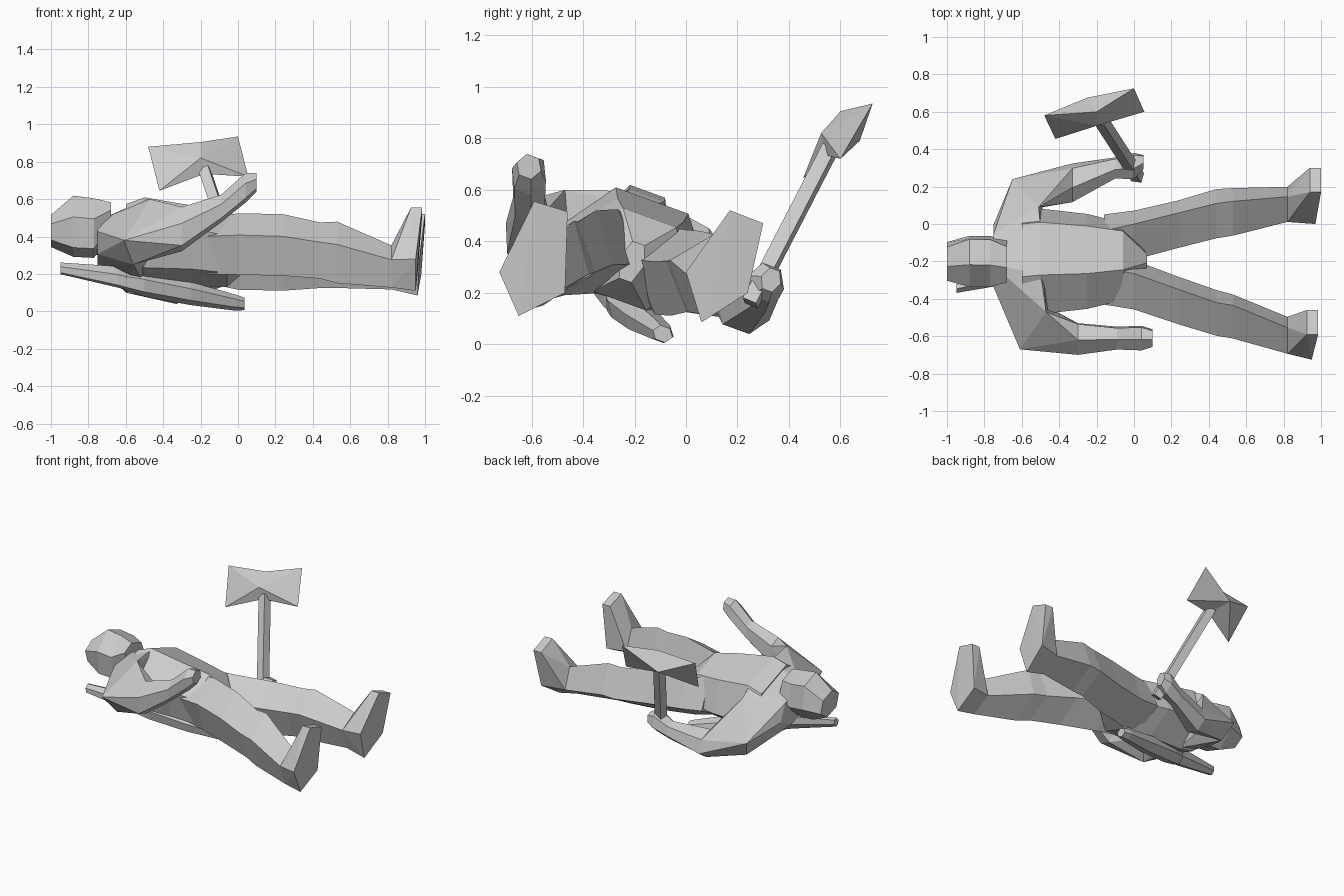
import bpy, bmesh, math
from mathutils import Vector

grey = bpy.data.materials.new("plain_grey")
grey.diffuse_color = (0.6, 0.6, 0.6, 1)


def finish(name, bm):
    bmesh.ops.recalc_face_normals(bm, faces=bm.faces)
    mesh = bpy.data.meshes.new(name)
    bm.to_mesh(mesh)
    bm.free()
    mesh.materials.append(grey)
    obj = bpy.data.objects.new(name, mesh)
    bpy.context.collection.objects.link(obj)
    return obj


def ring_points(ring, n=6, roll=-20):
    """Rolled cross-section: x, centre y, centre z, half width, half height."""
    x, cy, cz, ry, rz = ring
    r = math.radians(roll)
    if n == 6:
        rz *= 1.1
    pts = []
    for i in range(n):
        a = 2 * math.pi * i / n
        u, v = ry * math.cos(a), rz * math.sin(a)
        pts.append(Vector((x, cy + u * math.cos(r) - v * math.sin(r),
                           cz + u * math.sin(r) + v * math.cos(r))))
    return pts


def loft(name, rings, n=6, roll=-20):
    bm = bmesh.new()
    loops = [[bm.verts.new(p) for p in ring_points(r, n, roll)] for r in rings]
    for a, b in zip(loops, loops[1:]):
        for i in range(n):
            j = (i + 1) % n
            bm.faces.new((a[i], a[j], b[j], b[i]))
    bm.faces.new(loops[0])
    bm.faces.new(loops[-1])
    return finish(name, bm)


def hull(name, points):
    bm = bmesh.new()
    for p in points:
        bm.verts.new(p)
    res = bmesh.ops.convex_hull(bm, input=bm.verts)
    junk = {e for e in res["geom_interior"] if isinstance(e, bmesh.types.BMVert)}
    bmesh.ops.delete(bm, geom=list(junk), context='VERTS')
    return finish(name, bm)


def bar(name, start, end, radius):
    """Square bar between two points."""
    start, end = Vector(start), Vector(end)
    q = (end - start).to_track_quat('Z', 'Y')
    bm = bmesh.new()
    bmesh.ops.create_cone(bm, cap_ends=True, segments=4, radius1=radius,
                          radius2=radius, depth=(end - start).length)
    for v in bm.verts:
        v.co = q @ v.co + (start + end) / 2
    return finish(name, bm)


# Torso, shoulders, neck and head
loft("torso", [(-0.60, -0.2, 0.36, 0.30, 0.18), (-0.50, -0.2, 0.37, 0.30, 0.21),
               (-0.25, -0.2, 0.35, 0.27, 0.19), (-0.06, -0.2, 0.33, 0.22, 0.18),
               (0.07, -0.21, 0.32, 0.05, 0.08)])
raised_shoulder = [(-0.61, -0.67, 0.38), (-0.56, -0.57, 0.25),
                   (-0.47, -0.47, 0.60), (-0.45, -0.45, 0.34)]
axe_shoulder = [(-0.65, 0.24, 0.22), (-0.60, 0.17, 0.10),
                (-0.51, 0.09, 0.45), (-0.49, 0.09, 0.18)]
hull("shoulders", ring_points((-0.75, -0.17, 0.365, 0.18, 0.10))
     + ring_points((-0.50, -0.2, 0.37, 0.27, 0.20)) + raised_shoulder + axe_shoulder)
loft("neck", [(-0.84, -0.2, 0.39, 0.08, 0.07), (-0.68, -0.2, 0.38, 0.10, 0.08)])
loft("head", [(-1.0, -0.2, 0.43, 0.11, 0.075), (-0.88, -0.2, 0.455, 0.145, 0.155),
              (-0.77, -0.2, 0.445, 0.145, 0.15), (-0.68, -0.2, 0.50, 0.12, 0.07)])

# Upper arms run from the shoulder corners to the elbow, forearms to the fist
raised = [(-0.30, -0.615, 0.44, 0.09, 0.115), (-0.09, -0.61, 0.55, 0.065, 0.07),
          (0.04, -0.61, 0.66, 0.07, 0.075), (0.10, -0.61, 0.69, 0.05, 0.045)]
axe = [(-0.33, 0.22, 0.13, 0.11, 0.08), (-0.10, 0.30, 0.19, 0.06, 0.06),
       (0.0, 0.31, 0.24, 0.075, 0.07), (0.05, 0.33, 0.25, 0.04, 0.045)]
hull("raised_upper_arm", raised_shoulder + ring_points(raised[0]))
hull("axe_upper_arm", axe_shoulder + ring_points(axe[0]))
loft("raised_forearm", raised)
loft("axe_forearm", axe)

# Legs with a four-sided section, feet joined to the ankle ring
legs = {
    "front": [(-0.16, -0.29, 0.35, 0.15, 0.16), (0.0, -0.325, 0.36, 0.14, 0.175),
              (0.24, -0.41, 0.355, 0.135, 0.175), (0.44, -0.475, 0.325, 0.13, 0.16),
              (0.53, -0.495, 0.315, 0.125, 0.175), (0.82, -0.595, 0.24, 0.105, 0.12)],
    "back": [(-0.16, -0.09, 0.30, 0.15, 0.16), (0.0, -0.06, 0.28, 0.14, 0.175),
             (0.24, 0.0, 0.275, 0.135, 0.175), (0.44, 0.055, 0.275, 0.14, 0.16),
             (0.53, 0.065, 0.28, 0.135, 0.165), (0.82, 0.105, 0.23, 0.10, 0.12)],
}
soles = {
    "front": [(0.985, -0.59, 0.555), (0.985, -0.46, 0.515), (0.96, -0.47, 0.20),
              (0.95, -0.65, 0.11), (0.95, -0.725, 0.28)],
    "back": [(1.0, 0.17, 0.52), (1.0, 0.30, 0.47), (0.98, 0.24, 0.20),
             (0.96, 0.06, 0.085), (0.97, 0.0, 0.28)],
}
for side in legs:
    loft(side + "_leg", legs[side], 4, -20)
    toe_tops = [(x - 0.06, y, z) for x, y, z in soles[side][:2]]
    hull(side + "_foot", ring_points(legs[side][-1], 4, -20) + soles[side] + toe_tops)

# Double-bladed axe: both blades meet at a boxy middle
bar("axe_shaft", (0.02, 0.25, 0.16), (-0.18, 0.56, 0.76), 0.04)
middle = [(-0.20, 0.525, 0.82), (-0.18, 0.54, 0.735), (-0.20, 0.60, 0.905), (-0.25, 0.675, 0.79)]
hull("left_blade", middle + [(-0.48, 0.58, 0.88), (-0.42, 0.455, 0.645)])
hull("right_blade", middle + [(0.0, 0.725, 0.935), (0.055, 0.60, 0.72)])

# Sword carried under the back
loft("sword_grip", [(-0.95, -0.345, 0.23, 0.025, 0.03), (-0.65, -0.28, 0.185, 0.04, 0.055),
                    (-0.55, -0.25, 0.16, 0.04, 0.055)])
loft("scabbard", [(-0.60, -0.265, 0.17, 0.05, 0.055), (-0.50, -0.235, 0.145, 0.075, 0.06),
                  (-0.25, -0.17, 0.095, 0.075, 0.055), (-0.02, -0.10, 0.048, 0.055, 0.038),
                  (0.035, -0.09, 0.04, 0.04, 0.03)])
